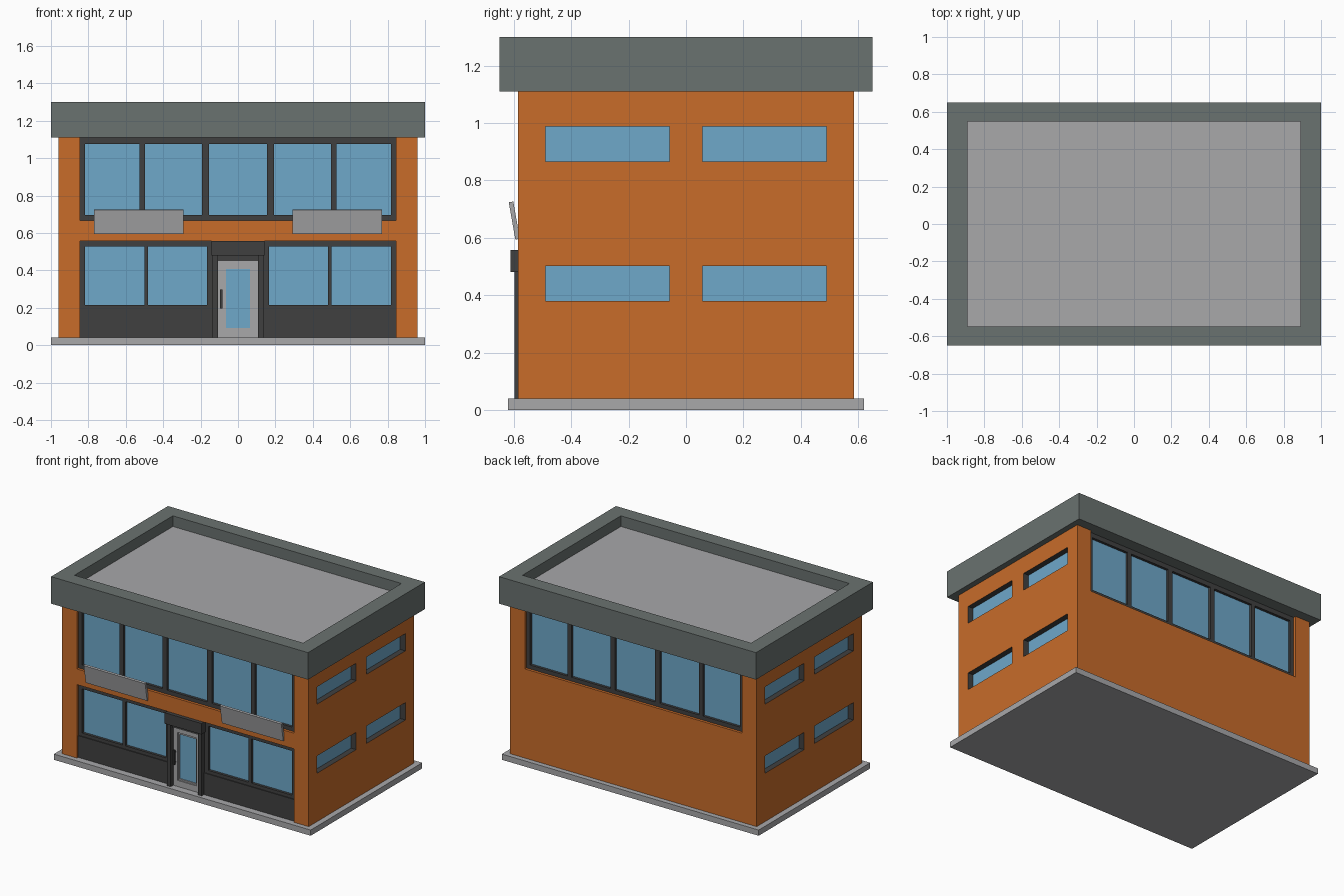
import bpy, bmesh, math
from mathutils import Matrix, Vector

if "Cube" in bpy.data.objects:
    bpy.data.objects.remove(bpy.data.objects["Cube"])


def material(name, hex_rgb):
    def lin(c):
        c /= 255
        return c / 12.92 if c <= 0.04045 else ((c + 0.055) / 1.055) ** 2.4
    m = bpy.data.materials.new(name)
    m.diffuse_color = [lin(c) for c in hex_rgb] + [1]
    m.use_nodes = True
    m.node_tree.nodes["Principled BSDF"].inputs["Base Color"].default_value = m.diffuse_color
    return m


ORANGE = material("orange wall", (200, 108, 42))
SLATE = material("slate grey", (106, 114, 112))
LIGHT = material("light grey", (168, 168, 170))
DARK = material("dark frame", (64, 64, 64))
GLASS = material("blue glass", (110, 168, 202))


def boxes(name, specs, *mats):
    """One object made of axis-aligned boxes (x0, x1, y0, y1, z0, z1)."""
    bm = bmesh.new()
    for x0, x1, y0, y1, z0, z1 in specs:
        mid = Vector(((x0 + x1) / 2, (y0 + y1) / 2, (z0 + z1) / 2))
        size = (abs(x1 - x0), abs(y1 - y0), abs(z1 - z0), 1)
        bmesh.ops.create_cube(bm, size=1, matrix=Matrix.Translation(mid) @ Matrix.Diagonal(size))
    me = bpy.data.meshes.new(name)
    bm.to_mesh(me)
    bm.free()
    for m in mats:
        me.materials.append(m)
    ob = bpy.data.objects.new(name, me)
    bpy.context.collection.objects.link(ob)
    return ob


def window_band(name, side, edges, panes, z0, z1, g0, g1):
    """Framed row of panes on the front (side=-1) or back (side=1)."""
    ya, yb, yg = side * 0.566, side * 0.53, side * 0.548
    x0, x1 = edges
    bars = [(x0, x1, ya, yb, z0, g0), (x0, x1, ya, yb, g1, z1)]
    cuts = [x0] + [x for p in panes for x in p] + [x1]
    bars += [(a, b, ya, yb, g0, g1) for a, b in zip(cuts[::2], cuts[1::2])]
    boxes(name + "_frame", bars, DARK)
    boxes(name + "_glass", [(a, b, yg, side * 0.542, g0, g1) for a, b in panes], GLASS)


# Base slab
boxes("base_slab", [(-1, 1, -0.62, 0.62, 0, 0.04)], LIGHT)

# Walls with window recesses cut out
side_y = ((-0.49, -0.057), (0.057, 0.49))
side_z = ((0.38, 0.502), (0.866, 0.988))
walls = boxes("walls", [(-0.96, 0.96, -0.585, 0.585, 0.04, 1.11)], ORANGE, DARK)
cut_specs = [(-0.845, 0.845, s * 0.53, s * 0.7, 0.667, 1.2) for s in (-1, 1)]
cut_specs.append((-0.845, 0.845, -0.7, -0.53, 0.0, 0.557))
cut_specs += [(s * 0.915, s * 1.1, *y, *z) for s in (-1, 1) for y in side_y for z in side_z]
cutter = boxes("recess_cutter", cut_specs)
cutter.hide_render = True
mod = walls.modifiers.new("recesses", 'BOOLEAN')
mod.operation, mod.solver, mod.object = 'DIFFERENCE', 'EXACT', cutter
bpy.context.view_layer.objects.active = walls
bpy.ops.object.modifier_apply(modifier=mod.name)
bpy.data.objects.remove(cutter)
for p in walls.data.polygons:   # dark reveals inside the side windows
    c = p.center
    p.material_index = int(0.9 < abs(c.x) < 0.9595 and abs(c.y) < 0.5 and 0.3 < c.z < 1.0)

# Side window panes
boxes("side_window_glass", [(s * 0.914, s * 0.92, *y, *z)
                            for s in (-1, 1) for y in side_y for z in side_z], GLASS)

# Upper window bands, front and back
upper = [(-0.817, -0.527), (-0.497, -0.192), (-0.156, 0.156), (0.192, 0.497), (0.527, 0.817)]
for side, label in ((-1, "front_upper"), (1, "back_upper")):
    window_band(label + "_window", side, (-0.845, 0.845), upper, 0.667, 1.11, 0.695, 1.077)

# Shop front: windows and panels either side of the door
left = [(-0.817, -0.501), (-0.48, -0.166)]
right = [(-b, -a) for a, b in reversed(left)]
window_band("shop_left_window", -1, (-0.845, -0.106), left, 0.193, 0.557, 0.216, 0.527)
window_band("shop_right_window", -1, (0.106, 0.845), right, 0.193, 0.557, 0.216, 0.527)
boxes("shop_lower_panels", [(s * 0.106, s * 0.845, -0.572, -0.53, 0.04, 0.193)
                            for s in (-1, 1)], DARK)

# Door surround
boxes("door_posts", [(s * 0.106, s * 0.135, -0.597, -0.54, 0.04, 0.48) for s in (-1, 1)], DARK)
boxes("door_lintel", [(-0.143, 0.143, -0.611, -0.54, 0.48, 0.557)], DARK)
boxes("door_header", [(-0.106, 0.106, -0.575, -0.53, 0.45, 0.48)], DARK)


def ring(xo, zo0, zo1, xi, zi0, zi1, y):
    """Four bars around a door opening."""
    return [(-xo, -xi, y, -0.535, zo0, zo1), (xi, xo, y, -0.535, zo0, zo1),
            (-xi, xi, y, -0.535, zo0, zi0), (-xi, xi, y, -0.535, zi1, zo1)]


# Door
boxes("door_frame", ring(0.106, 0.04, 0.45, 0.073, 0.083, 0.42, -0.568)
      + ring(0.073, 0.083, 0.42, 0.065, 0.093, 0.407, -0.56), LIGHT)
boxes("door_glass", [(-0.065, 0.065, -0.552, -0.545, 0.093, 0.407)], GLASS)
boxes("door_handle", [(-0.096, -0.084, -0.585, -0.577, 0.195, 0.297),
                      (-0.094, -0.086, -0.578, -0.566, 0.205, 0.215),
                      (-0.094, -0.086, -0.578, -0.566, 0.277, 0.287)], DARK)

# Tilted blank boards above the shop windows
for s, label in ((-1, "left"), (1, "right")):
    board = boxes(label + "_board", [(-0.239, 0.239, -0.008, 0.008, -0.066, 0.066)], LIGHT)
    board.rotation_euler.x = math.radians(10)
    board.location = (s * 0.53, -0.598, 0.66)

# Roof parapet with sunken flat deck
roof = boxes("roof", [(-1, 1, -0.65, 0.65, 1.11, 1.30)], SLATE, LIGHT)
bm = bmesh.new()
bm.from_mesh(roof.data)
top = max(bm.faces, key=lambda f: f.calc_center_median().z)
bmesh.ops.inset_individual(bm, faces=[top], thickness=0.1)
for v in top.verts:
    v.co.x, v.co.y = math.copysign(0.89, v.co.x), math.copysign(0.547, v.co.y)
deck = bmesh.ops.extrude_discrete_faces(bm, faces=[top])["faces"][0]
for v in deck.verts:
    v.co.z = 1.225
deck.material_index = 1
bm.to_mesh(roof.data)
bm.free()
